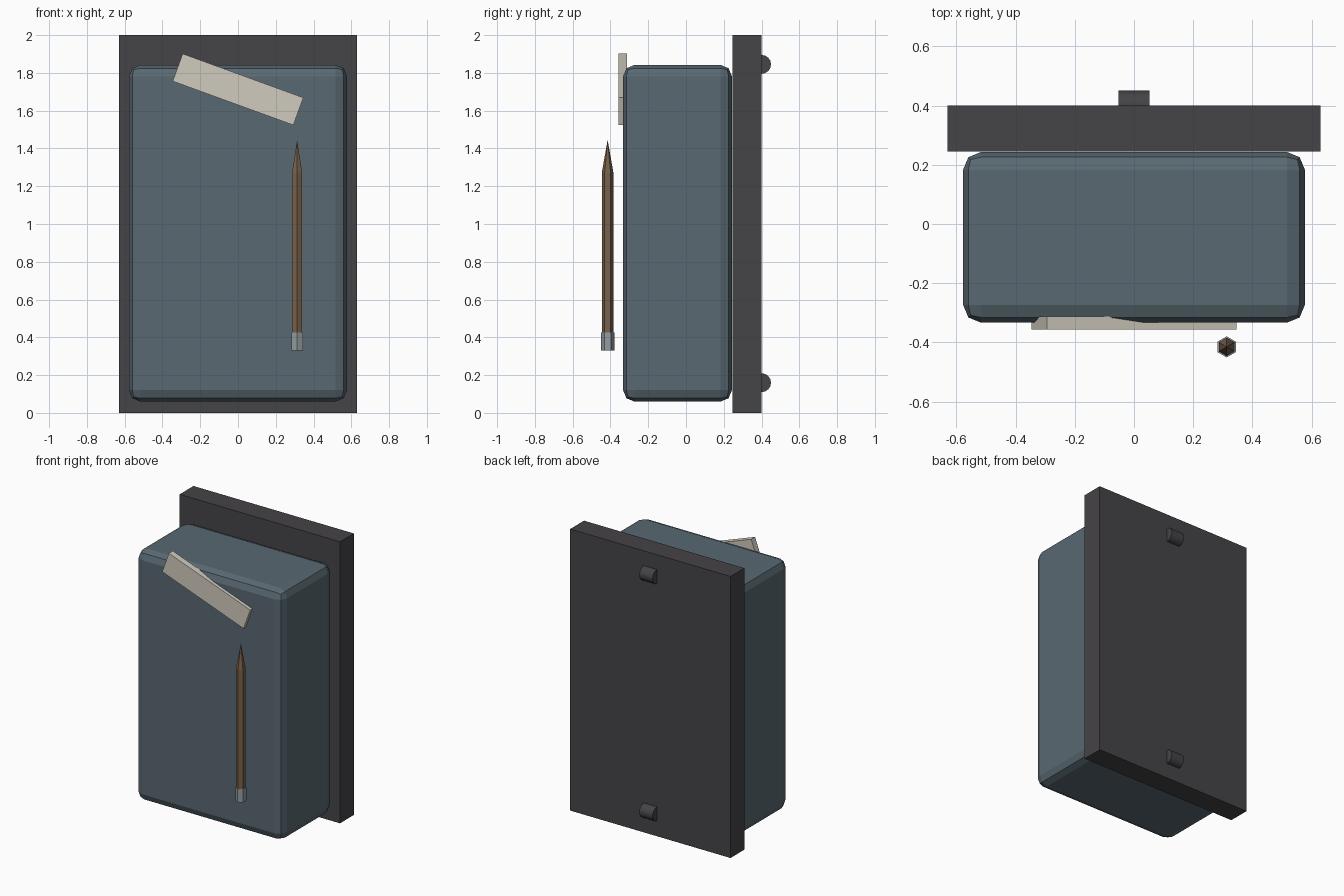
import bpy, math

if "Cube" in bpy.data.objects:
    bpy.data.objects.remove(bpy.data.objects["Cube"])


def material(name, rgb):
    m = bpy.data.materials.new(name)
    m.diffuse_color = (*rgb, 1)
    m.use_nodes = True
    m.node_tree.nodes["Principled BSDF"].inputs["Base Color"].default_value = m.diffuse_color
    return m


plate_mat = material("dark_metal", (0.06, 0.056, 0.062))
body_mat = material("slate_blue", (0.10, 0.14, 0.165))
tape_mat = material("tape_cream", (0.64, 0.60, 0.52))
wood_mat = material("pencil_brown", (0.19, 0.12, 0.07))
ferrule_mat = material("ferrule_grey", (0.30, 0.34, 0.36))


def finish(name, mat):
    ob = bpy.context.object
    ob.name = name
    ob.data.materials.append(mat)
    return ob


def box(name, lo, hi, mat, tilt=0):
    centre = [(a + b) / 2 for a, b in zip(lo, hi)]
    bpy.ops.mesh.primitive_cube_add(size=1, location=centre, rotation=(0, tilt, 0))
    ob = finish(name, mat)
    ob.scale = [b - a for a, b in zip(lo, hi)]
    bpy.ops.object.transform_apply(location=False, rotation=False, scale=True)
    return ob


def hex_part(name, r1, r2, z0, z1, mat):
    bpy.ops.mesh.primitive_cone_add(vertices=6, radius1=r1, radius2=r2, depth=z1 - z0,
                                    location=(0.313, -0.415, (z0 + z1) / 2))
    return finish(name, mat)


# Back plate
box("back_plate", (-0.63, 0.245, 0), (0.63, 0.40, 2), plate_mat)

# Rounded main body
body = box("body", (-0.577, -0.333, 0.06), (0.577, 0.243, 1.842), body_mat)
bev = body.modifiers.new("rounded_edges", "BEVEL")
bev.width = 0.06
bev.segments = 2

# Two small hinge barrels on the back
for name, z in (("lower_barrel", 0.16), ("upper_barrel", 1.845)):
    bpy.ops.mesh.primitive_cylinder_add(vertices=16, radius=0.05, depth=0.104,
                                        location=(0, 0.40, z),
                                        rotation=(0, math.pi / 2, 0))
    finish(name, plate_mat)
    bpy.ops.object.shade_smooth_by_angle(angle=math.radians(30))

# Slanted tape strip
box("tape_strip", (-0.34, -0.357, 1.635), (0.34, -0.313, 1.79), tape_mat,
    tilt=math.radians(20))

# Hexagonal pencil: ferrule, shaft and point
hex_part("pencil_ferrule", 0.0355, 0.0355, 0.33, 0.425, ferrule_mat)
hex_part("pencil_shaft", 0.031, 0.031, 0.425, 1.27, wood_mat)
hex_part("pencil_point", 0.031, 0.0, 1.27, 1.445, wood_mat)
